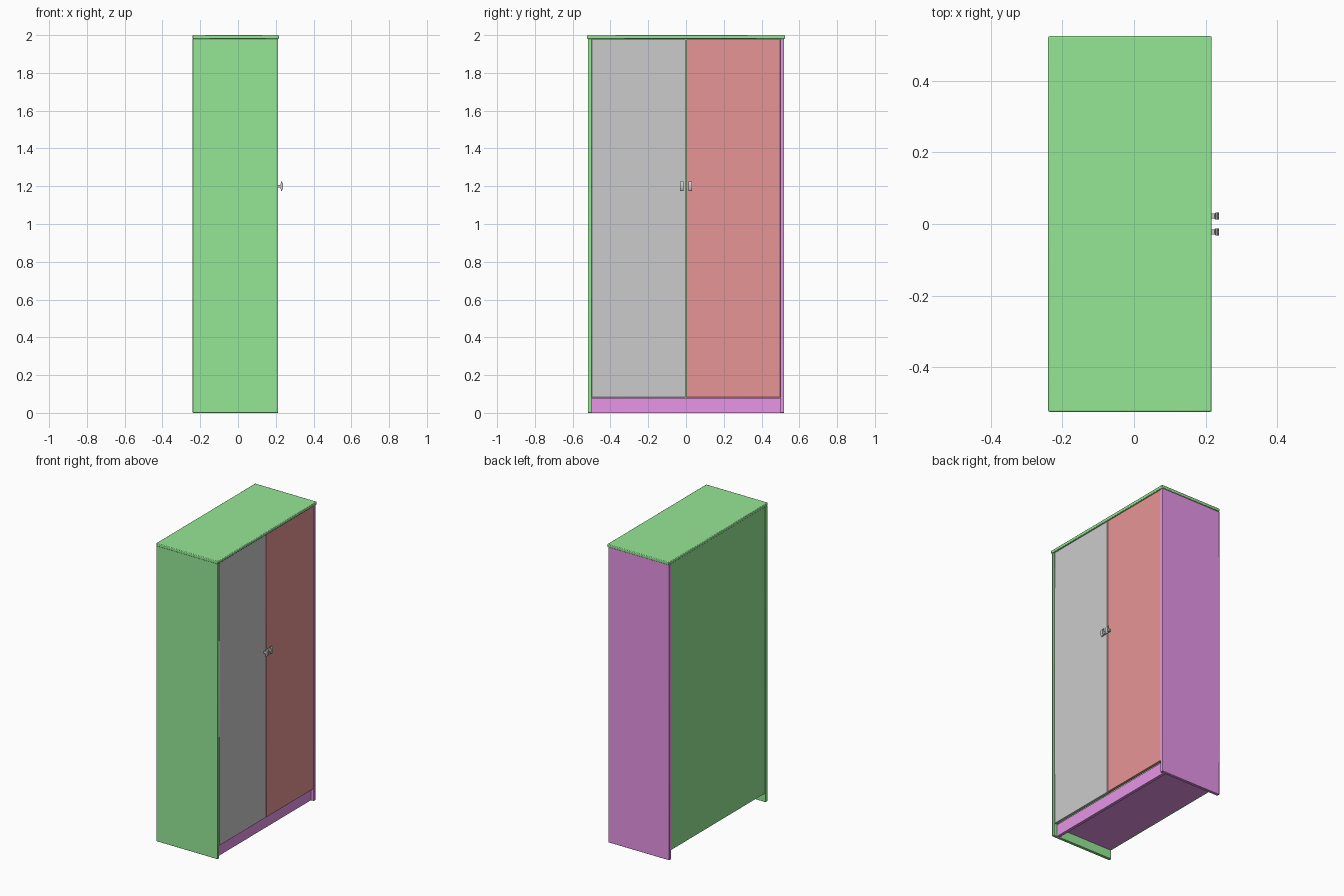
import bpy, bmesh, math

if "Cube" in bpy.data.objects:
    bpy.data.objects.remove(bpy.data.objects["Cube"])

def material(name, rgb):
    m = bpy.data.materials.new(name)
    m.diffuse_color = (*rgb, 1)
    m.use_nodes = True
    m.node_tree.nodes["Principled BSDF"].inputs["Base Color"].default_value = m.diffuse_color
    return m

GREEN = material("green", (0.30, 0.80, 0.30))
PINK = material("pink", (0.80, 0.30, 0.80))
RED = material("red", (0.80, 0.30, 0.30))

def finish(obj, mat, bevel, segments=2):
    if mat:
        obj.data.materials.append(mat)
    if bevel:
        b = obj.modifiers.new("soft_edges", 'BEVEL')
        b.width, b.segments = bevel, segments
    bpy.ops.object.select_all(action='DESELECT')
    obj.select_set(True)
    bpy.context.view_layer.objects.active = obj
    bpy.ops.object.shade_smooth_by_angle(angle=math.radians(40))
    return obj

def panel(name, x, y, z, mat=None, bevel=0.002):
    """Box panel given by its (min, max) range on each axis."""
    bm = bmesh.new()
    bmesh.ops.create_cube(bm, size=1)
    for v in bm.verts:
        for i, (lo, hi) in enumerate((x, y, z)):
            v.co[i] = lo if v.co[i] < 0 else hi
    me = bpy.data.meshes.new(name)
    bm.to_mesh(me)
    bm.free()
    obj = bpy.data.objects.new(name, me)
    bpy.context.collection.objects.link(obj)
    return finish(obj, mat, bevel)

def handle(name, y):
    """Pull handle: slim stem flaring into a tall grip, drawn in x-z."""
    profile = [(0.209, 0.008), (0.225, 0.007), (0.228, 0.025),
               (0.232, 0.024), (0.238, 0.014)]
    outline = [(px, 1.2 + pz) for px, pz in profile]
    outline += [(px, 1.2 - pz) for px, pz in reversed(profile)]
    bm = bmesh.new()
    # stem is narrower across y than the grip
    sides = [[bm.verts.new((px, y + s * (0.007 if px < 0.226 else 0.010), pz))
              for px, pz in outline] for s in (-1, 1)]
    bm.faces.new(sides[0])
    bm.faces.new(sides[1][::-1])
    n = len(outline)
    for i in range(n):
        j = (i + 1) % n
        bm.faces.new((sides[0][i], sides[1][i], sides[1][j], sides[0][j]))
    bmesh.ops.recalc_face_normals(bm, faces=bm.faces)
    me = bpy.data.meshes.new(name)
    bm.to_mesh(me)
    bm.free()
    obj = bpy.data.objects.new(name, me)
    bpy.context.collection.objects.link(obj)
    return finish(obj, None, 0)

# Carcass
panel("top_panel", (-0.24, 0.217), (-0.525, 0.525), (1.98, 2.0), GREEN, 0.004)
panel("left_side", (-0.24, 0.212), (-0.52, -0.50), (0, 1.98), GREEN)
panel("right_side", (-0.24, 0.212), (0.50, 0.52), (0, 1.98), PINK)
panel("back_panel", (-0.237, -0.23), (-0.50, 0.50), (0.06, 1.98), GREEN, 0)
panel("bottom_panel", (-0.23, 0.188), (-0.50, 0.50), (0.06, 0.08), PINK, 0)
panel("plinth", (0.17, 0.19), (-0.50, 0.50), (0, 0.08), PINK, 0)

# Doors and handles
panel("left_door", (0.191, 0.21), (-0.499, -0.002), (0.082, 1.978))
panel("right_door", (0.191, 0.21), (0.002, 0.499), (0.082, 1.978), RED)
for side, s in (("left", -1), ("right", 1)):
    handle(side + "_handle", s * 0.022)
